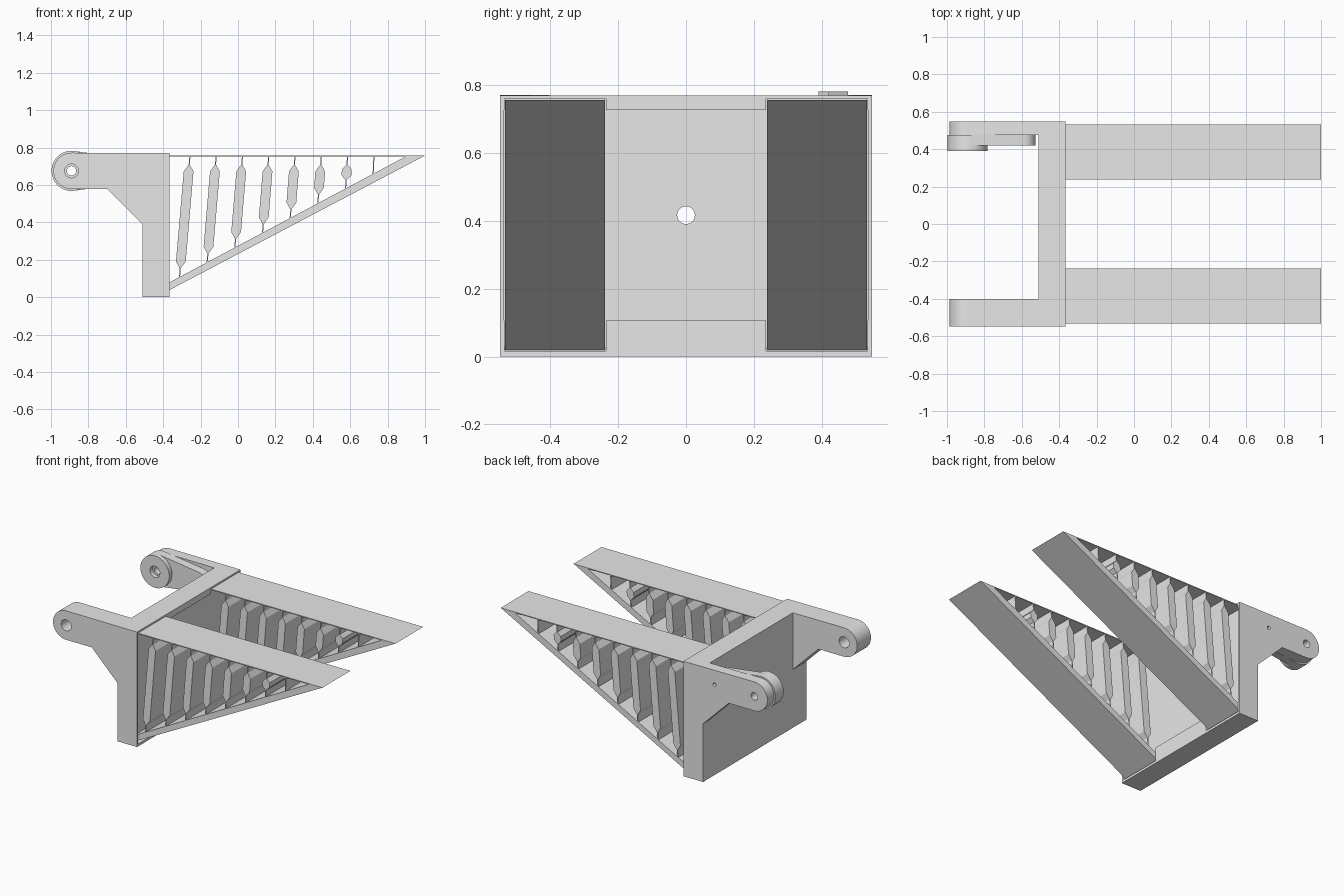
import bpy
import bmesh
from math import cos, sin, pi, radians
from mathutils import Vector

cube = bpy.data.objects.get("Cube")
if cube:
    bpy.data.objects.remove(cube, do_unlink=True)

grey = bpy.data.materials.new("plain grey")
grey.use_nodes = True
grey.diffuse_color = (0.8, 0.8, 0.8, 1)
grey.node_tree.nodes["Principled BSDF"].inputs["Base Color"].default_value = (0.8, 0.8, 0.8, 1)


def extrude(name, outline, start, end, axis="y"):
    """Extrude an outline along y (outline in x, z) or x (outline in y, z)."""
    bm = bmesh.new()
    place = (lambda a, b: (a, start, b)) if axis == "y" else (lambda a, b: (start, a, b))
    face = bm.faces.new([bm.verts.new(place(a, b)) for a, b in outline])
    new = bmesh.ops.extrude_face_region(bm, geom=[face])["geom"]
    step = Vector((0, end - start, 0) if axis == "y" else (end - start, 0, 0))
    bmesh.ops.translate(bm, vec=step, verts=[v for v in new if isinstance(v, bmesh.types.BMVert)])
    bmesh.ops.recalc_face_normals(bm, faces=bm.faces)
    mesh = bpy.data.meshes.new(name)
    bm.to_mesh(mesh)
    bm.free()
    mesh.materials.append(grey)
    obj = bpy.data.objects.new(name, mesh)
    bpy.context.collection.objects.link(obj)
    return obj


def arc(centre, radius, first=0, last=360, steps=48):
    count = steps if last - first == 360 else steps + 1
    angles = [radians(first + (last - first) * i / steps) for i in range(count)]
    return [(centre[0] + radius * cos(t), centre[1] + radius * sin(t)) for t in angles]


def rect(a0, a1, b0, b1):
    return [(a0, b0), (a1, b0), (a1, b1), (a0, b1)]


def activate(obj):
    bpy.ops.object.select_all(action="DESELECT")
    obj.select_set(True)
    bpy.context.view_layer.objects.active = obj


def cut(obj, cutter):
    """Subtract the cutter and throw it away."""
    cutter.hide_render = True
    mod = obj.modifiers.new("cut", "BOOLEAN")
    mod.operation = "DIFFERENCE"
    mod.solver = "EXACT"
    mod.object = cutter
    activate(obj)
    bpy.ops.object.modifier_apply(modifier=mod.name)
    bpy.data.objects.remove(cutter, do_unlink=True)


def smooth(obj):
    activate(obj)
    bpy.ops.object.shade_smooth_by_angle(angle=radians(30))


PIN = (-0.89, 0.675)
SCREW = (-0.595, 0.675)
FRONT = -0.365   # face that carries the legs
POCKET = -0.40   # floor of the recesses in that face

# Bracket: side profile across the full width, hollowed between the arms
profile = [(FRONT, 0), (FRONT, 0.77)] + arc(PIN, 0.097, 90, 270, 32)
profile += [(-0.70, 0.578), (-0.51, 0.39), (-0.51, 0)]
bracket = extrude("bracket", profile, -0.548, 0.548)
cut(bracket, extrude("hollow", rect(-1.1, -0.51, -0.1, 0.9), -0.402, 0.477))
cut(bracket, extrude("panel_recess", rect(-0.537, 0.537, 0.107, 0.727), POCKET, -0.3, "x"))
for y0, y1 in ((-0.535, -0.236), (0.236, 0.535)):
    cut(bracket, extrude("leg_pocket", rect(y0, y1, 0.016, 0.759), POCKET, -0.3, "x"))
cut(bracket, extrude("cable_hole", arc((0, 0.417), 0.026), -0.7, -0.2, "x"))
cut(bracket, extrude("front_pin_hole", arc(PIN, 0.037), -0.7, -0.3))
cut(bracket, extrude("rear_pin_hole", arc(PIN, 0.025), 0.3, 0.7))
cut(bracket, extrude("screw_hole", arc(SCREW, 0.012, steps=24), 0.3, 0.7))
smooth(bracket)

# Tapered lever lying against the inside of the rear arm
lever = extrude("lever", arc(PIN, 0.107, 80, 280, 36) + arc(SCREW, 0.068, -80, 80, 24), 0.42, 0.477)
cut(lever, extrude("lever_pin_hole", arc(PIN, 0.025), 0.3, 0.7))
cut(lever, extrude("lever_screw_hole", arc(SCREW, 0.012, steps=24), 0.3, 0.7))
smooth(lever)

# Round hub on the lever, with a wider bore
hub = extrude("hub", arc(PIN, 0.107, steps=64), 0.391, 0.42)
cut(hub, extrude("hub_bore", arc(PIN, 0.037), 0.3, 0.7))
smooth(hub)

# Flexible wedge legs: thin top strip, sloped bar and slanted hinged ribs
TOP = 0.757
SKIN = 0.006


def bar_top(x):
    return 0.08 + (x - FRONT) * 0.532


def rib_outline(top_x, low_x):
    """Rib with thin hinge ends and, where there is room, a thick middle."""
    low_z, top_z = bar_top(low_x) - 0.003, TOP - SKIN / 2

    def at(z, half):
        return low_x + (top_x - low_x) * (z - low_z) / (top_z - low_z) + half, z

    thin = 0.003
    sections = [(low_z, thin), (top_z, thin)]
    lower, upper = low_z + 0.05, 0.708
    if upper - lower > 0.05:
        bevel = min(0.036, (upper - lower) * 0.3)
        wide = 0.026
        sections[1:1] = [(lower, thin), (lower + bevel, wide), (upper - bevel, wide), (upper, thin)]
    return [at(z, h) for z, h in sections] + [at(z, -h) for z, h in reversed(sections)]


RIBS = 8
for side, y0, y1 in (("front", -0.533, -0.239), ("rear", 0.239, 0.533)):
    outline = [(POCKET, TOP), (1.0, TOP), (POCKET, 0.02), (POCKET, bar_top(POCKET)),
               (0.895, TOP - SKIN), (POCKET, TOP - SKIN)]
    extrude(side + "_leg", outline, y0, y1)
    for i in range(RIBS):
        top_x = -0.257 + 0.1405 * i
        low_x = top_x - 0.056 * (1 - i / (RIBS - 0.5))
        extrude(f"{side}_leg_rib_{i + 1}", rib_outline(top_x, low_x), y0, y1)
